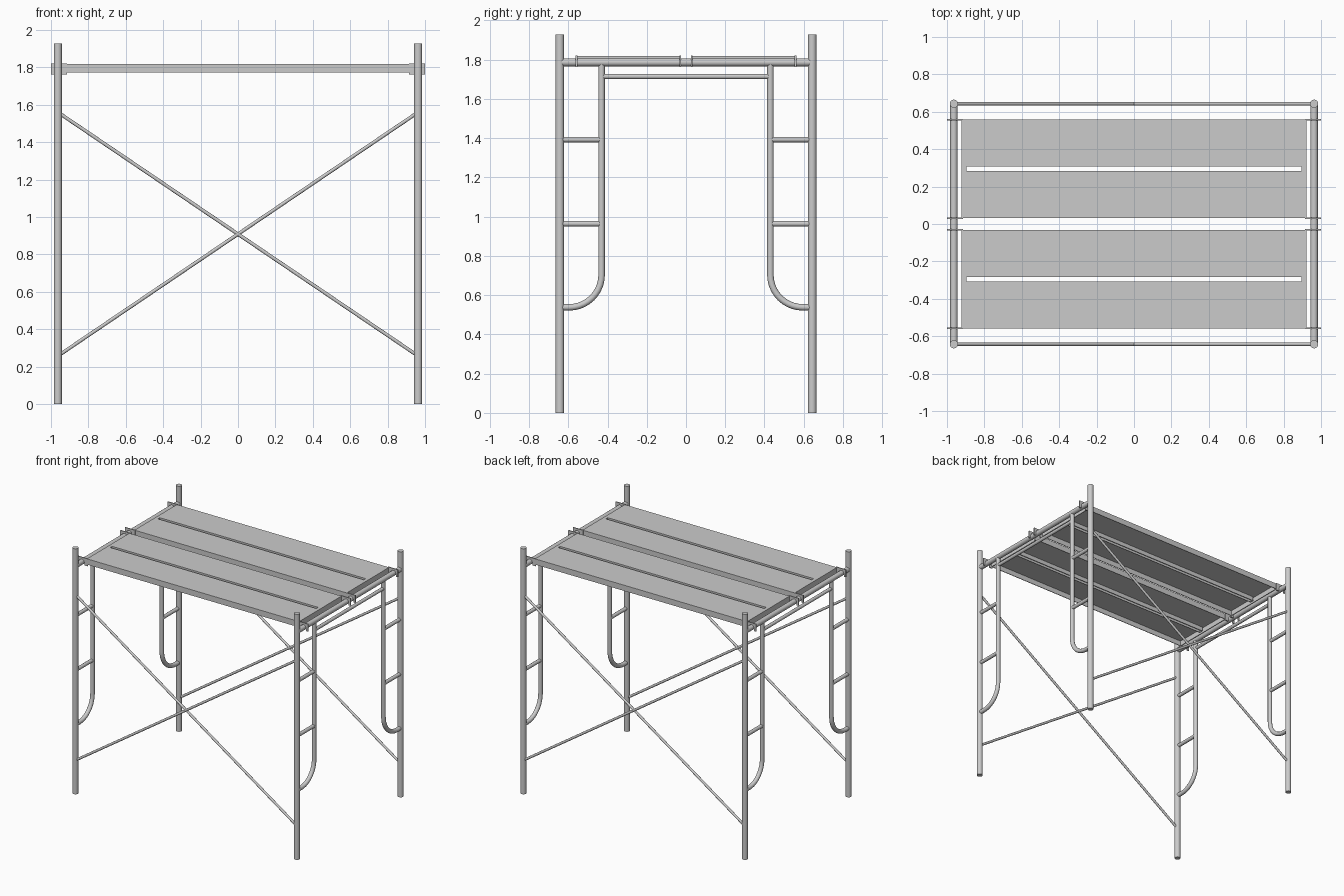
import bpy, bmesh
from math import sin, cos, pi

if "Cube" in bpy.data.objects:
    bpy.data.objects.remove(bpy.data.objects["Cube"])

PX, PY, H = 0.963, 0.643, 1.928      # post position and height
LY = 0.43                            # inner leg position
BAR_Z = 1.786


def smooth(ob):
    bpy.ops.object.select_all(action='DESELECT')
    ob.select_set(True)
    bpy.context.view_layer.objects.active = ob
    bpy.ops.object.shade_smooth_by_angle(angle=0.6)


def tube(name, pts, r):
    """Capped round pipe along a path of points."""
    cu = bpy.data.curves.new(name, 'CURVE')
    cu.dimensions = '3D'
    cu.bevel_depth = r
    cu.bevel_resolution = 6
    cu.use_fill_caps = True
    sp = cu.splines.new('POLY')
    sp.points.add(len(pts) - 1)
    for p, co in zip(sp.points, pts):
        p.co = (*co, 1)
    ob = bpy.data.objects.new(name, cu)
    bpy.context.collection.objects.link(ob)
    bpy.ops.object.select_all(action='DESELECT')
    ob.select_set(True)
    bpy.context.view_layer.objects.active = ob
    bpy.ops.object.convert(target='MESH')
    ob = bpy.context.object
    ob.name = name
    smooth(ob)
    return ob


def mesh_object(name, bm):
    bmesh.ops.recalc_face_normals(bm, faces=bm.faces)
    me = bpy.data.meshes.new(name)
    bm.to_mesh(me)
    bm.free()
    ob = bpy.data.objects.new(name, me)
    bpy.context.collection.objects.link(ob)
    return ob


def plank(name, y0, y1):
    """Folded sheet tray with a long slot and turned-down edges."""
    top, low = 1.818, 1.773
    ym = (y0 + y1) / 2
    bm = bmesh.new()

    def ring(x, a, b, z):
        return [bm.verts.new(c) for c in
                ((-x, a, z), (x, a, z), (x, b, z), (-x, b, z))]
    loops = [ring(0.922, y0, y1, low), ring(0.922, y0, y1, top),
             ring(0.895, ym - 0.012, ym + 0.012, top),
             ring(0.895, ym - 0.012, ym + 0.012, low)]
    for a, b in zip(loops, loops[1:]):
        for i in range(4):
            j = (i + 1) % 4
            bm.faces.new((a[i], a[j], b[j], b[i]))
    me = bpy.data.meshes.new(name)
    bm.to_mesh(me)
    bm.free()
    ob = bpy.data.objects.new(name, me)
    bpy.context.collection.objects.link(ob)
    mod = ob.modifiers.new("sheet", 'SOLIDIFY')
    mod.thickness = 0.005
    mod.offset = -1
    mod.use_even_offset = True


def hook(name, sx, y):
    """Flat plate with an arch that sits over the top bar."""
    r = 0.021
    prof = [(0.915, 1.762), (PX - r, 1.762)]
    prof += [(PX - r * cos(pi * i / 10), BAR_Z + r * sin(pi * i / 10))
             for i in range(11)]
    prof += [(PX + r, 1.762), (1.0, 1.762), (1.0, 1.821), (0.915, 1.821)]
    bm = bmesh.new()
    f = bm.faces.new([bm.verts.new((sx * x, y - 0.004, z)) for x, z in prof])
    ext = bmesh.ops.extrude_face_region(bm, geom=[f])
    vs = [v for v in ext['geom'] if isinstance(v, bmesh.types.BMVert)]
    bmesh.ops.translate(bm, verts=vs, vec=(0, 0.008, 0))
    mesh_object(name, bm)


# End frames
for sx, side in ((-1, "left"), (1, "right")):
    x = sx * PX
    tube(f"{side}_top_bar", [(x, -PY, BAR_Z), (x, PY, BAR_Z)], 0.02)
    tube(f"{side}_lower_bar", [(x, -LY, 1.714), (x, LY, 1.714)], 0.013)
    for sy, end in ((-1, "front"), (1, "back")):
        n = f"{end}_{side}"
        tube(n + "_post", [(x, sy * PY, 0), (x, sy * PY, H)], 0.022)
        # Inner leg curving out into the post
        R = 0.165
        path = [(x, sy * LY, BAR_Z)]
        path += [(x, sy * (LY + R - R * cos(a)), 0.703 - R * sin(a))
                 for a in (pi / 2 * i / 10 for i in range(11))]
        path.append((x, sy * PY, 0.538))
        tube(n + "_inner_leg", path, 0.0165)
        # Ladder rungs
        for k, z in enumerate((0.964, 1.393)):
            tube(f"{n}_rung_{k + 1}", [(x, sy * LY, z), (x, sy * PY, z)], 0.014)

# Crossed braces
for sy, end in ((-1, "front"), (1, "back")):
    for s in (-1, 1):
        tube(f"{end}_brace_{'rising' if s > 0 else 'falling'}",
             [(-s * PX, sy * PY, 0.257), (s * PX, sy * PY, 1.56)], 0.0095)

# Deck planks and their hooks
for sy, end in ((-1, "front"), (1, "back")):
    plank(f"{end}_plank", *sorted((sy * 0.032, sy * 0.558)))
    for k, y in enumerate((0.03, 0.558)):
        for sx, side in ((-1, "left"), (1, "right")):
            hook(f"{end}_{side}_hook_{k + 1}", sx, sy * y)
